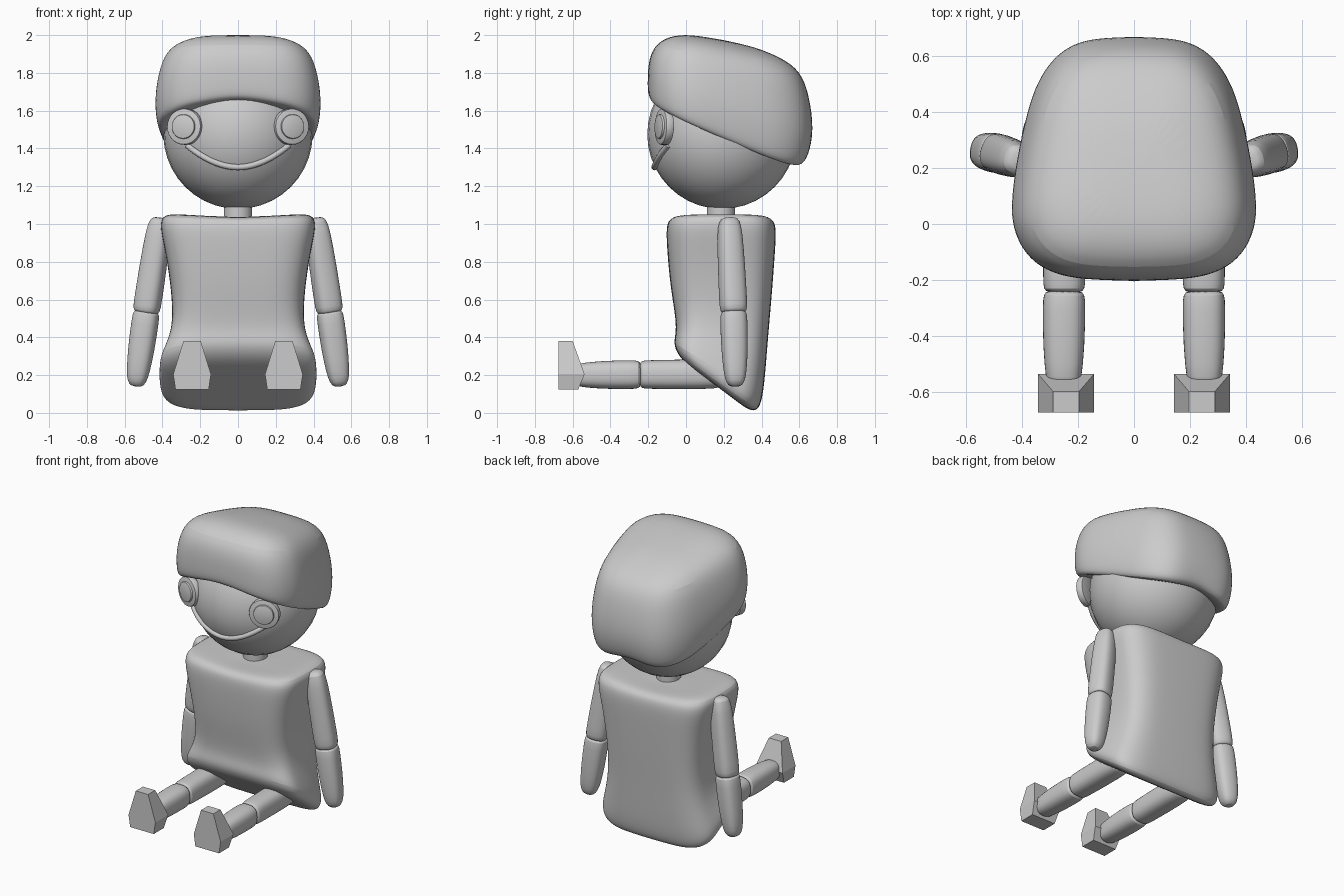
import bpy, bmesh
from math import sin, cos, pi, sqrt, radians, copysign
from mathutils import Vector

if "Cube" in bpy.data.objects:
    bpy.data.objects.remove(bpy.data.objects["Cube"])


def oval(a, n):
    """Point on a unit superellipse."""
    c, s = cos(a), sin(a)
    return copysign(abs(c) ** (2 / n), c), copysign(abs(s) ** (2 / n), s)


def finish(bm, name, smooth=True, mirror=False, subsurf=0):
    bmesh.ops.recalc_face_normals(bm, faces=bm.faces)
    me = bpy.data.meshes.new(name)
    bm.to_mesh(me)
    bm.free()
    ob = bpy.data.objects.new(name, me)
    bpy.context.collection.objects.link(ob)
    if mirror:
        m = ob.modifiers.new("Mirror", 'MIRROR')
        m.use_mirror_merge = False
    if subsurf:
        s = ob.modifiers.new("Subsurf", 'SUBSURF')
        s.levels = s.render_levels = subsurf
    if smooth:
        bpy.ops.object.select_all(action='DESELECT')
        ob.select_set(True)
        bpy.context.view_layer.objects.active = ob
        bpy.ops.object.shade_smooth_by_angle(angle=radians(40))
    return ob


def skin(name, rings, **kw):
    """Bridge equal-length rings of points and cap both ends."""
    bm = bmesh.new()
    rows = [[bm.verts.new(p) for p in r] for r in rings]
    n = len(rows[0])
    for a, b in zip(rows, rows[1:]):
        for i in range(n):
            j = (i + 1) % n
            bm.faces.new((a[i], a[j], b[j], b[i]))
    bm.faces.new(rows[0])
    bm.faces.new(rows[-1])
    return finish(bm, name, **kw)


def tilted_ring(yf, yb, zf, zb, w, side=0.0, n=3.5, taper=0.0, segs=28):
    """Ring tilted from front to back; side lifts or drops its flanks."""
    pts = []
    for k in range(segs):
        x, t = oval(2 * pi * k / segs, n)
        f = (t + 1) / 2
        narrow = 1 - taper * max(0, t + 0.35)
        pts.append(Vector((x * w * narrow, yf + (yb - yf) * f,
                           zf + (zb - zf) * f + side * abs(x))))
    return pts


def limb(name, p0, p1, profile, n=2.6, segs=16):
    """Mirrored limb segment; profile = (position along, radius)."""
    p0, p1 = Vector(p0), Vector(p1)
    q = (p1 - p0).to_track_quat('Z', 'Y')
    rings = []
    for t, r in profile:
        ring = []
        for k in range(segs):
            x, y = oval(2 * pi * k / segs, n)
            ring.append(p0.lerp(p1, t) + q @ Vector((x * r, y * r, 0)))
        rings.append(ring)
    return skin(name, rings, mirror=True, subsurf=1)


# Torso: slanted seat, flared hips, waist, broad shoulders
torso = [(.08, .27, .205, .06, .22), (.0, .335, .26, .012, .36),
         (-.045, .38, .31, .01, .41), (-.068, .405, .37, .07, .425),
         (-.052, .42, .43, .2, .385), (-.058, .435, .52, .4, .345),
         (-.085, .455, .68, .62, .353), (-.1, .472, .85, .85, .385),
         (-.107, .48, .98, .98, .415), (-.09, .46, 1.03, 1.03, .405, .015),
         (-.02, .39, 1.035, 1.035, .34, .02), (.1, .27, 1.03, 1.03, .15, .01)]
skin("torso", [tilted_ring(*r, n=4) for r in torso], subsurf=2)

# Neck
bm = bmesh.new()
bmesh.ops.create_cone(bm, cap_ends=True, segments=24, radius1=.075, radius2=.075, depth=.2)
bmesh.ops.translate(bm, verts=bm.verts, vec=(0, .185, 1.07))
finish(bm, "neck")

# Head
HEAD, R = Vector((0, .19, 1.475)), .395
bm = bmesh.new()
bmesh.ops.create_uvsphere(bm, u_segments=32, v_segments=20, radius=R)
bmesh.ops.translate(bm, verts=bm.verts, vec=HEAD)
finish(bm, "head")

# Hair: thick cap with a slanted hem that drops at the sides
hair = [(.0, .4, 1.62, 1.46, .25, -.05), (-.15, .55, 1.665, 1.355, .385, -.055),
        (-.19, .615, 1.672, 1.325, .425, -.058), (-.205, .65, 1.7, 1.365, .445, -.055),
        (-.205, .68, 1.78, 1.5, .455, -.035), (-.2, .655, 1.87, 1.68, .435, -.02),
        (-.165, .61, 1.955, 1.81, .395), (-.07, .5, 2.003, 1.885, .30),
        (.06, .33, 2.0, 1.95, .15)]
skin("hair", [tilted_ring(*r, taper=.19) for r in hair], subsurf=2)

# Eyes: stacked discs turned slightly outward
for name, r, depth, out in (("eye_ring", .096, .045, 0), ("eye_centre", .065, .03, .02)):
    bm = bmesh.new()
    bmesh.ops.create_cone(bm, cap_ends=True, segments=28, radius1=r, radius2=r, depth=depth)
    edges = [e for e in bm.edges if len(e.link_faces) == 2
             and any(len(f.verts) > 4 for f in e.link_faces)]
    bmesh.ops.bevel(bm, geom=edges, offset=.008, segments=2, affect='EDGES', profile=.5)
    nrm = Vector((sin(radians(20)), -cos(radians(20)), .03)).normalized()
    q = nrm.to_track_quat('Z', 'Y')
    for v in bm.verts:
        v.co = Vector((.28, -.115, 1.515)) + q @ v.co + nrm * out
    finish(bm, name, mirror=True)

# Smile: tube lying on the head surface
rings = []
for i in range(25):
    s = -1 + i / 12
    x = .268 * s
    z = 1.30 + .115 * (abs(s) ** 1.9)
    y = HEAD.y - sqrt(R * R - x * x - (z - HEAD.z) ** 2)
    p = Vector((x, y - .003, z))
    out = (p - HEAD).normalized()
    tan = Vector((.268, 0, .22 * s))
    tan = (tan - out * tan.dot(out)).normalized()
    up = out.cross(tan)
    rings.append([p + .016 * (out * cos(2 * pi * k / 10) + up * sin(2 * pi * k / 10))
                  for k in range(10)])
skin("smile", rings)

# Arms
limb("upper_arm", (.41, .228, 1.035), (.487, .253, .525),
     [(0, .03), (.03, .054), (.15, .066), (.5, .071), (.88, .073), (.97, .07), (1, .056)])
limb("forearm", (.484, .252, .54), (.54, .262, .138),
     [(0, .056), (.03, .07), (.12, .073), (.5, .071), (.8, .062), (.94, .05), (1, .028)])

# Legs stretched forward
limb("thigh", (.247, .2, .205), (.25, -.247, .203),
     [(0, .06), (.06, .08), (.5, .08), (.9, .077), (.97, .075), (1, .06)])
limb("shin", (.25, -.237, .203), (.252, -.58, .2),
     [(0, .06), (.04, .075), (.15, .078), (.6, .076), (.95, .064), (1, .055)])

# Feet: flat-faced wedges, rows are (height, half width, back edge)
bm = bmesh.new()
rows = [(.125, .088, -.57), (.205, .1, -.537), (.38, .046, -.6)]
loops = []
for back in (False, True):
    out = [(-w, z, b) for z, w, b in rows] + [(w, z, b) for z, w, b in reversed(rows)]
    loops.append([bm.verts.new((.243 + x, b if back else -.675, z)) for x, z, b in out])
front, rear = loops
bm.faces.new(front)
for i in range(6):
    j = (i + 1) % 6
    bm.faces.new((front[i], front[j], rear[j], rear[i]))
bm.faces.new((rear[0], rear[1], rear[4], rear[5]))
bm.faces.new((rear[1], rear[2], rear[3], rear[4]))
finish(bm, "foot", smooth=False, mirror=True)
